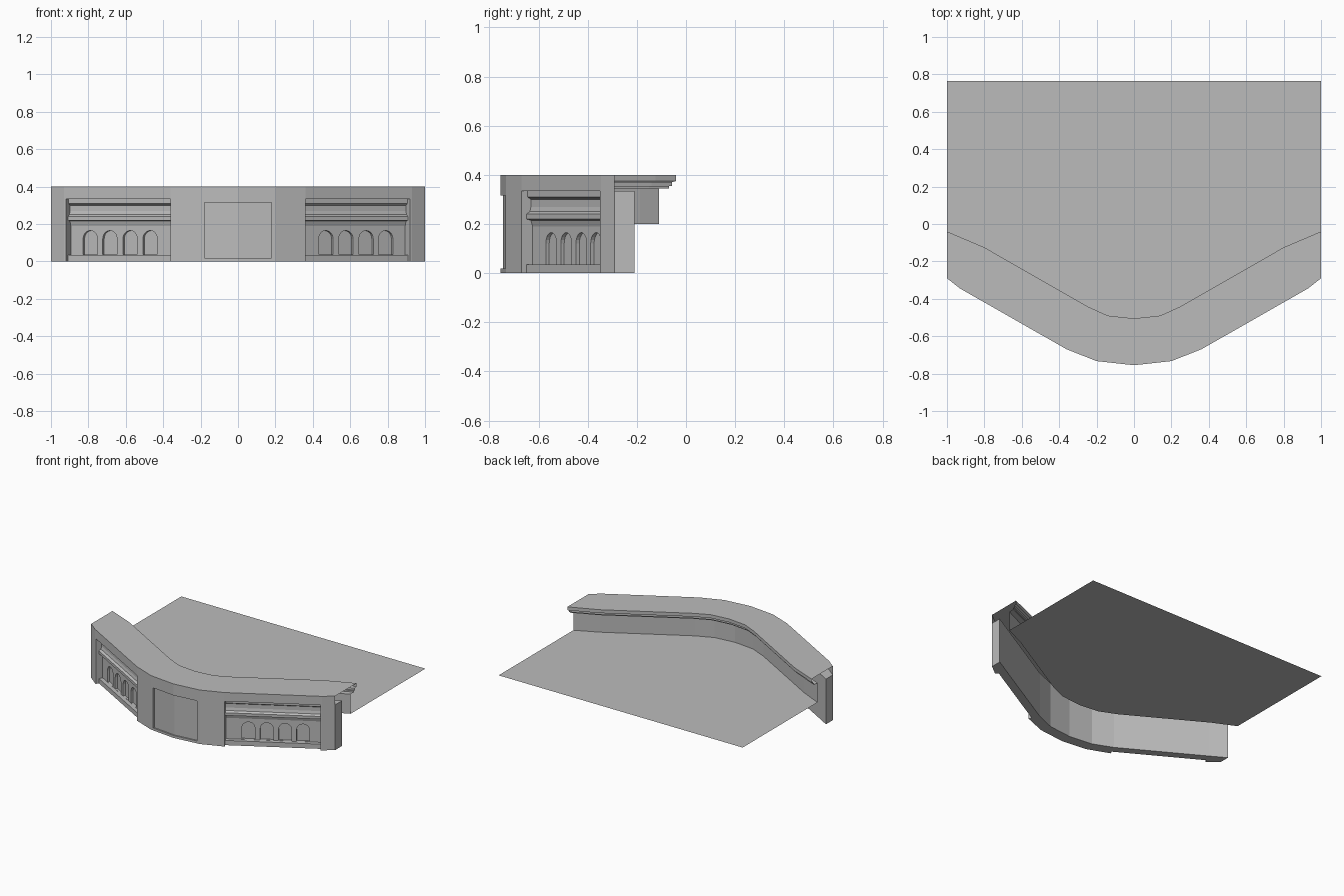
import bpy, bmesh, math
from mathutils import Vector

cube = bpy.data.objects.get("Cube")
if cube:
    bpy.data.objects.remove(cube)

GREY = (0.5, 0.5, 0.5, 1)
stone = bpy.data.materials.new("stone_grey")
stone.use_nodes = True
stone.diffuse_color = GREY
stone.node_tree.nodes["Principled BSDF"].inputs["Base Color"].default_value = GREY

# Plan of one half: outer edge point and matching inner edge point
PLAN = [((0, -.755), (0, -.505)), ((.2, -.733), (.14, -.49)),
        ((.36, -.67), (.25, -.44)), ((.93, -.345), (.8, -.125)),
        ((1, -.29), (1, -.04))]


def station(x):
    """Outer and inner plan points for an outer-edge x position."""
    ax = abs(x)
    for (o0, i0), (o1, i1) in zip(PLAN, PLAN[1:]):
        if ax <= o1[0]:
            f = (ax - o0[0]) / (o1[0] - o0[0])
            o = Vector(o0).lerp(Vector(o1), f)
            i = Vector(i0).lerp(Vector(i1), f)
            break
    if x < 0:
        o.x, i.x = -o.x, -i.x
    return o, i


def point(x, t, z):
    o, i = station(x)
    p = o.lerp(i, t)
    return Vector((p.x, p.y, z))


def finish(name, bm, closed=True):
    if closed:
        bmesh.ops.recalc_face_normals(bm, faces=bm.faces)
    mesh = bpy.data.meshes.new(name)
    bm.to_mesh(mesh)
    bm.free()
    mesh.materials.append(stone)
    obj = bpy.data.objects.new(name, mesh)
    bpy.context.scene.collection.objects.link(obj)
    return obj


def sweep(name, xs, profile, closed=True):
    """Sweep a (depth, height) profile along the plan curve."""
    bm = bmesh.new()
    rings = [[bm.verts.new(point(x, t, z)) for t, z in profile] for x in xs]
    n = len(profile)
    for a, b in zip(rings, rings[1:]):
        for k in range(n if closed else n - 1):
            m = (k + 1) % n
            bm.faces.new((a[k], a[m], b[m], b[k]))
    if closed:
        bm.faces.new(rings[0])
        bm.faces.new(rings[-1])
    return finish(name, bm, closed)


BACK, TOP, FLOOR, INNER = .32, .335, .2, .72
ALL_X = [-1, -.93, -.36, -.2, 0, .2, .36, .93, 1]

# Capping rail with stepped inner moulding and inner wall, open at both ends
sweep("rail_and_inner_wall", ALL_X,
      [(BACK, TOP), (0, TOP), (0, .4), (1, .4), (1, .375), (.93, .37), (.93, .355),
       (.88, .355), (.88, .345), (INNER, .345), (INNER, FLOOR)][::-1], False)

# Floor sheet
bm = bmesh.new()
edge = [bm.verts.new(point(x, INNER, FLOOR)) for x in ALL_X]
back = [bm.verts.new((p.co.x, .765, FLOOR)) for p in edge]
for k in range(len(edge) - 1):
    bm.faces.new((edge[k], edge[k + 1], back[k + 1], back[k]))
finish("floor", bm, False)

# Curved centre wall with a shallow recessed panel
BLOCK = [(0, 0), (0, TOP), (BACK, TOP), (BACK, 0)]
sweep("centre_panel", [-.18, 0, .18],
      [(0, 0), (0, .018), (.04, .018), (.04, .315), (0, .315), (0, TOP),
       (BACK, TOP), (BACK, 0)])

# Niche section: plinth, shaft and cornice mouldings
NICHE = [(BACK, 0), (.09, 0), (.09, .035), (.2, .035), (.2, .19), (.17, .215),
         (.09, .22), (.09, .24), (.15, .25), (.17, .27), (.17, .3), (.11, .31),
         (.11, TOP), (BACK, TOP)]


def arch_cutter(side, cx):
    """Round-topped prism that cuts one blind arch into the shaft."""
    start, end = point(.36, .2, 0), point(.925, .2, 0)
    along = (end - start).normalized()
    inward = Vector((-along.y, along.x, 0))
    centre = start + along * ((cx - start.x) / along.x)
    r, spring = .044, .121
    outline = [(-r, .036), (r, .036)]
    outline += [(r * math.cos(a), spring + r * math.sin(a))
                for a in (math.pi * k / 10 for k in range(11))]
    bm = bmesh.new()
    rings = []
    for depth in (-.015, .016):
        ring = []
        for u, z in outline:
            p = centre + along * u + inward * depth
            ring.append(bm.verts.new((side * p.x, p.y, z)))
        rings.append(ring)
    n = len(outline)
    for k in range(n):
        m = (k + 1) % n
        bm.faces.new((rings[0][k], rings[0][m], rings[1][m], rings[1][k]))
    bm.faces.new(rings[0])
    bm.faces.new(rings[1])
    return finish("arch_cutter", bm)


for side, label in ((1, "left"), (-1, "right")):
    sweep(label + "_centre_wall", [side * x for x in (.18, .2, .36)], BLOCK)
    sweep(label + "_end_pillar", [side * x for x in (.92, .93, 1)], BLOCK)
    niche = sweep(label + "_arcade", [side * .36, side * .92], NICHE)
    cutters = [arch_cutter(side, cx) for cx in (.47, .577, .685, .79)]
    for cutter in cutters:
        mod = niche.modifiers.new("arch", "BOOLEAN")
        mod.operation = "DIFFERENCE"
        mod.solver = "EXACT"
        mod.object = cutter
    # Bake the cuts, then drop the cutters
    bpy.context.view_layer.update()
    deps = bpy.context.evaluated_depsgraph_get()
    baked = bpy.data.meshes.new_from_object(niche.evaluated_get(deps))
    niche.modifiers.clear()
    niche.data = baked
    for cutter in cutters:
        bpy.data.objects.remove(cutter)
